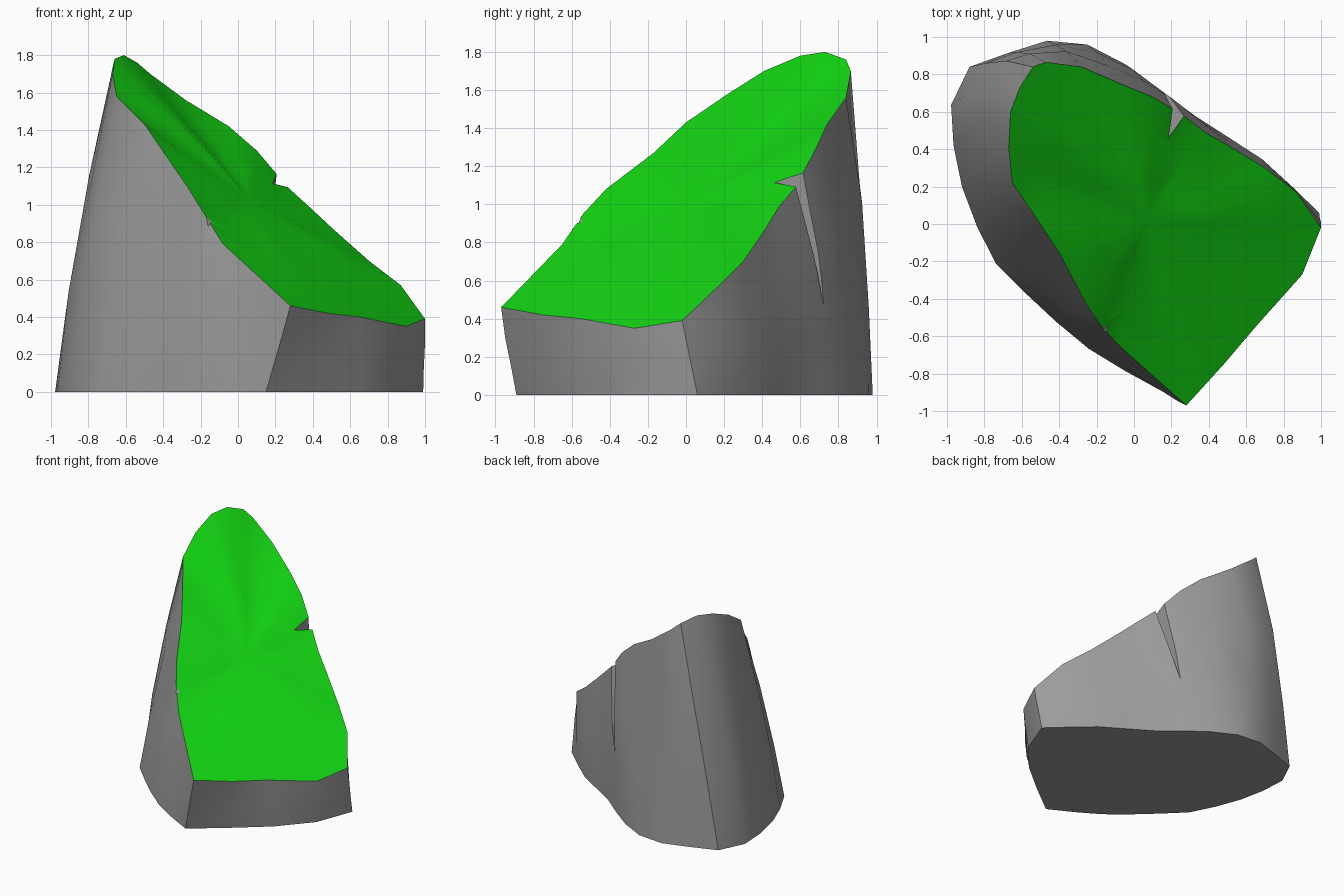
import bpy
import bmesh
import math
import random
from mathutils import Vector

random.seed(4)
default_cube = bpy.data.objects.get("Cube")
if default_cube:
    bpy.data.objects.remove(default_cube, do_unlink=True)


def make_material(name, colour):
    material = bpy.data.materials.new(name)
    material.diffuse_color = colour
    material.use_nodes = True
    shader = next(n for n in material.node_tree.nodes if n.type == 'BSDF_PRINCIPLED')
    shader.inputs["Base Color"].default_value = colour
    shader.inputs["Roughness"].default_value = 0.9
    return material


STONE, GRASS = 0, 1
materials = [make_material("grey stone", (0.33, 0.33, 0.33, 1)),
             make_material("bright grass", (0.006, 0.65, 0.006, 1))]


def make_object(name, bm):
    mesh = bpy.data.meshes.new(name)
    bm.to_mesh(mesh)
    bm.free()
    for material in materials:
        mesh.materials.append(material)
    obj = bpy.data.objects.new(name, mesh)
    bpy.context.scene.collection.objects.link(obj)
    return obj


def resample(path, count):
    """Return count points evenly spaced along an open path, without its end."""
    points = [Vector((x, y, 0)) for x, y in path]
    lengths = [(b - a).length for a, b in zip(points, points[1:])]
    result = []
    for i in range(count):
        distance = sum(lengths) * i / count
        for a, b, length in zip(points, points[1:], lengths):
            if distance <= length:
                result.append(a.lerp(b, distance / length))
                break
            distance -= length
    return result


# Each side: foot path on the ground, then the rim of the sloping top
sides = [
    # short front right side
    ([(.15, -.89), (.45, -.66), (.74, -.42), (.93, -.17), (.99, .06)],
     [(.28, -.97, .46), (.48, -.75, .42), (.65, -.55, .40), (.9, -.27, .35)]),
    # long back side
    ([(.99, .06), (.69, .34), (.27, .6), (0, .83), (-.29, .98), (-.49, .98), (-.88, .84)],
     [(1, -.02, .39), (.87, .17, .57), (.7, .3, .7), (.52, .41, .86), (.38, .49, .99),
      (.27, .575, 1.09), (.1, .68, 1.29), (-.05, .74, 1.42), (-.28, .84, 1.56),
      (-.47, .865, 1.7)]),
    # tall left side
    ([(-.88, .84), (-1, .59), (-.92, .2), (-.78, -.17), (-.48, -.47), (-.19, -.71), (.15, -.89)],
     [(-.54, .84, 1.76), (-.61, .73, 1.8), (-.66, .6, 1.78), (-.67, .41, 1.7),
      (-.65, .22, 1.58), (-.5, 0, 1.43), (-.39, -.17, 1.27), (-.26, -.42, 1.08),
      (-.18, -.54, .95), (-.08, -.65, .79)]),
]
foot, rim = [], []
for foot_path, rim_path in sides:
    foot += resample(foot_path, len(rim_path))
    rim += [Vector(p) for p in rim_path]
count = len(rim)

# Rock body: stacked rings from foot to rim, then shrinking rings over the top
bm = bmesh.new()
rings = []
for t in (0, .3, .65, 1):
    ring = []
    for low, high in zip(foot, rim):
        point = low.lerp(high, t)
        if 0 < t < 1:
            outward = Vector((point.x, point.y, 0)).normalized()
            bulge = .022 * high.z * math.sin(math.pi * t) + random.uniform(-.008, .008)
            point += outward * bulge * min(1, high.z)
        ring.append(bm.verts.new(point))
    rings.append(ring)

centre = Vector((.07, .02, 1.02))
for shrink in (.3, .65):
    ring = []
    for point in rim:
        inner = point.lerp(centre, shrink)
        inner.z += random.uniform(-.008, .008)
        ring.append(bm.verts.new(inner))
    rings.append(ring)

for level, (lower, upper) in enumerate(zip(rings, rings[1:])):
    for i in range(count):
        j = (i + 1) % count
        face = bm.faces.new((lower[i], lower[j], upper[j], upper[i]))
        face.material_index = STONE if level < 3 else GRASS
peak = bm.verts.new(centre)
for i in range(count):
    bm.faces.new((rings[-1][i], rings[-1][(i + 1) % count], peak)).material_index = GRASS
bm.faces.new(list(reversed(rings[0])))
bmesh.ops.triangulate(bm, faces=[f for f in bm.faces if len(f.verts) == 4])
bmesh.ops.recalc_face_normals(bm, faces=bm.faces)
rock = make_object("grassy_rock", bm)


def cut_cleft(name, points):
    """Split the rock edge with a thin wedge."""
    wedge = bmesh.new()
    for point in points:
        wedge.verts.new(point)
    bmesh.ops.convex_hull(wedge, input=wedge.verts)
    cutter = make_object(name, wedge)
    cutter.hide_render = True
    cutter.hide_viewport = True
    modifier = rock.modifiers.new(name, 'BOOLEAN')
    modifier.operation = 'DIFFERENCE'
    modifier.solver = 'EXACT'
    modifier.object = cutter
    return cutter


# Long cleft down the back wall and a small chip on the front left edge
cutters = [
    cut_cleft("back_cleft", [(.19, .44, 1.17), (.22, .65, 1.25), (.32, .59, 1.2),
                             (.24, .72, .8), (.2, .74, .8), (.13, .74, .42)]),
    cut_cleft("front_chip", [(-.12, -.52, .93), (-.23, -.57, .98), (-.14, -.66, .93),
                             (-.2, -.62, .84)]),
]

# Apply the cuts and remove the cutters
bpy.context.view_layer.update()
evaluated = rock.evaluated_get(bpy.context.evaluated_depsgraph_get())
carved = bpy.data.meshes.new_from_object(evaluated)
rock.modifiers.clear()
rock.data = carved
for cutter in cutters:
    bpy.data.objects.remove(cutter, do_unlink=True)

bpy.ops.object.select_all(action='DESELECT')
rock.select_set(True)
bpy.context.view_layer.objects.active = rock
bpy.ops.object.shade_smooth_by_angle(angle=math.radians(30))
